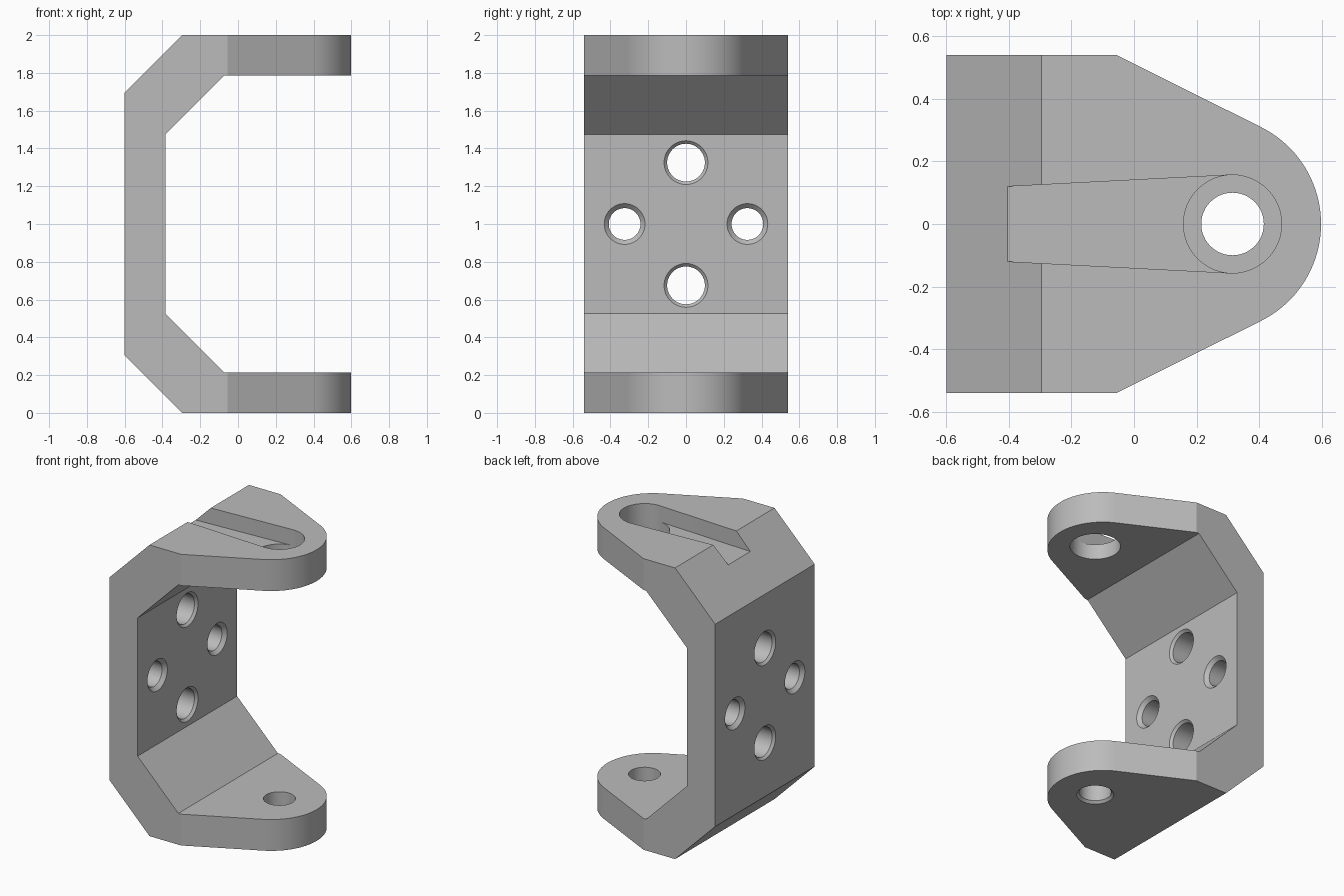
import bpy
import bmesh
from math import sin, cos, pi, atan2, radians
from mathutils import Matrix, Vector

cube = bpy.data.objects.get("Cube")
if cube:
    bpy.data.objects.remove(cube, do_unlink=True)

grey = bpy.data.materials.new("plain grey")
grey.use_nodes = True
grey.diffuse_color = (0.5, 0.5, 0.5, 1)
grey.node_tree.nodes["Principled BSDF"].inputs["Base Color"].default_value = (0.5, 0.5, 0.5, 1)


def add_object(name, bm):
    bmesh.ops.recalc_face_normals(bm, faces=bm.faces)
    mesh = bpy.data.meshes.new(name)
    bm.to_mesh(mesh)
    bm.free()
    obj = bpy.data.objects.new(name, mesh)
    mesh.materials.append(grey)
    bpy.context.collection.objects.link(obj)
    return obj


def prism(name, points, direction):
    """Extrude a flat outline along a direction."""
    bm = bmesh.new()
    face = bm.faces.new([bm.verts.new(p) for p in points])
    result = bmesh.ops.extrude_face_region(bm, geom=[face])
    verts = [g for g in result["geom"] if isinstance(g, bmesh.types.BMVert)]
    bmesh.ops.translate(bm, verts=verts, vec=Vector(direction))
    return add_object(name, bm)


def turned_pin(name, rings, centre, matrix, segments=48):
    """Solid of (height, radius) rings around an axis."""
    bm = bmesh.new()
    loops = []
    for height, radius in rings:
        loops.append([bm.verts.new((radius * cos(2 * pi * i / segments),
                                    radius * sin(2 * pi * i / segments), height))
                      for i in range(segments)])
    for low, high in zip(loops, loops[1:]):
        for i in range(segments):
            j = (i + 1) % segments
            bm.faces.new((low[i], low[j], high[j], high[i]))
    bm.faces.new(loops[0])
    bm.faces.new(loops[-1])
    bmesh.ops.transform(bm, matrix=Matrix.Translation(centre) @ matrix, verts=bm.verts)
    return add_object(name, bm)


def combine(obj, tool, operation):
    bpy.context.view_layer.objects.active = obj
    mod = obj.modifiers.new("shape", 'BOOLEAN')
    mod.operation = operation
    mod.solver = 'EXACT'
    mod.object = tool
    bpy.ops.object.modifier_apply(modifier=mod.name)
    bpy.data.objects.remove(tool, do_unlink=True)


# C-shaped side profile, lower half mirrored upward
lower = [(0.7, 0.215), (0.7, 0), (-0.295, 0), (-0.6, 0.305)]
inner = [(-0.385, 0.525), (-0.075, 0.215)]
profile = (lower + [(x, 2 - z) for x, z in reversed(lower)]
           + [(x, 2 - z) for x, z in reversed(inner)] + inner)
bracket = prism("bracket", [(x, -0.7, z) for x, z in profile], (0, 1.4, 0))

# Plan outline: square back, tapered sides, rounded nose
nose_x, nose_r, steps = 0.252, 0.346, 40
half = atan2(0.893, 0.451)
arc = [(nose_x + nose_r * cos(a), nose_r * sin(a))
       for a in (-half + 2 * half * i / steps for i in range(steps + 1))]
plan = [(-0.8, -0.54), (-0.055, -0.54)] + arc + [(-0.055, 0.54), (-0.8, 0.54)]
combine(bracket, prism("plan_cutter", [(x, y, -0.2) for x, y in plan], (0, 0, 2.4)),
        'INTERSECT')

# Tapered slot in the upper arm, ending in a through hole
slot = [(-0.46, -0.117), (0.315, -0.157), (0.315, 0.157), (-0.46, 0.117)]
combine(bracket, prism("slot_cutter", [(x, y, 1.89) for x, y in slot], (0, 0, 0.3)),
        'DIFFERENCE')
upright = Matrix.Identity(4)
combine(bracket, turned_pin("upper_hole_cutter", [(1.6, 0.157), (2.2, 0.157)],
                            (0.315, 0, 0), upright), 'DIFFERENCE')

# Lower arm hole, chamfered underneath
combine(bracket, turned_pin("lower_hole_cutter",
                            [(-0.02, 0.136), (0.016, 0.1), (0.4, 0.1)],
                            (0.315, 0, 0), upright), 'DIFFERENCE')

# Four back plate holes, chamfered on both faces
sideways = Matrix.Rotation(pi / 2, 4, 'Y')
for y, z, radius, chamfer in ((0, 0.325, 0.1, 0.016), (0, -0.325, 0.1, 0.016),
                              (0.325, 0, 0.084, 0.024), (-0.325, 0, 0.084, 0.024)):
    wide = radius + chamfer + 0.02
    rings = [(-0.62, wide), (-0.6 + chamfer, radius),
             (-0.385 - chamfer, radius), (-0.365, wide)]
    combine(bracket, turned_pin("plate_hole_cutter", rings, (0, y, 1 + z), sideways),
            'DIFFERENCE')

# Smooth the curved walls, keep the edges crisp
bpy.ops.object.select_all(action='DESELECT')
bracket.select_set(True)
bpy.context.view_layer.objects.active = bracket
bpy.ops.object.shade_smooth_by_angle(angle=radians(20))
